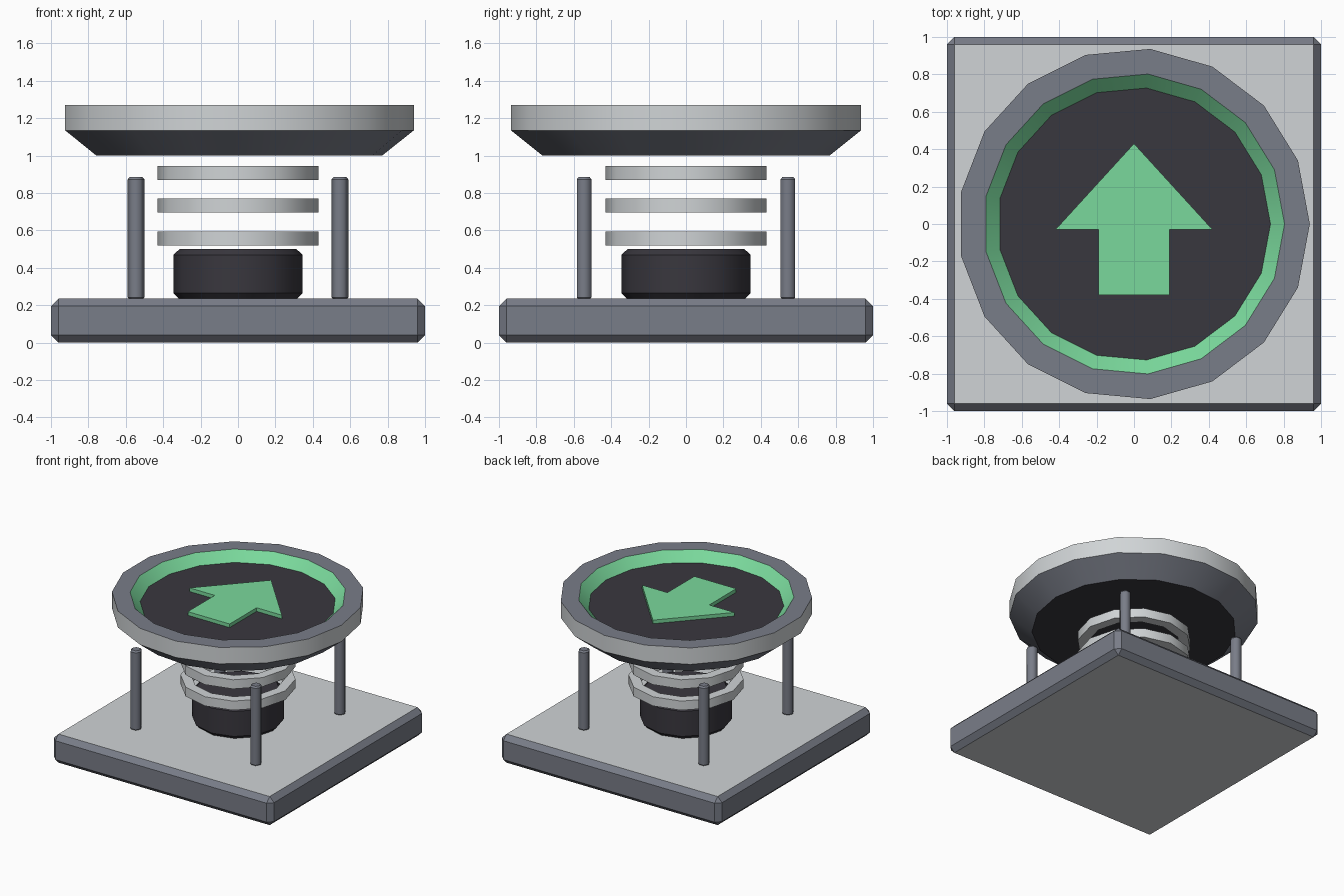
import bpy, bmesh, math

if "Cube" in bpy.data.objects:
    bpy.data.objects.remove(bpy.data.objects["Cube"])


def material(name, rgb):
    lin = [((c / 255 + 0.055) / 1.055) ** 2.4 for c in rgb]
    m = bpy.data.materials.new(name)
    m.diffuse_color = (*lin, 1)
    m.use_nodes = True
    m.node_tree.nodes["Principled BSDF"].inputs["Base Color"].default_value = m.diffuse_color
    return m


LIGHT, SLATE, DARK, GREEN = range(4)
MATS = [material("light_grey", (208, 212, 214)),
        material("slate_grey", (121, 125, 136)),
        material("charcoal", (57, 55, 62)),
        material("green", (122, 217, 156))]


def finish(name, bm):
    bmesh.ops.recalc_face_normals(bm, faces=bm.faces)
    me = bpy.data.meshes.new(name)
    for m in MATS:
        me.materials.append(m)
    bm.to_mesh(me)
    bm.free()
    ob = bpy.data.objects.new(name, me)
    bpy.context.collection.objects.link(ob)
    return ob


def lathe(name, profile, mats, sides, caps=None, at=(0, 0)):
    """Spin (r, z) points; caps = (bottom, top) colours, or None for a closed loop."""
    bm = bmesh.new()
    rings = [[bm.verts.new((at[0] + r * math.cos(math.tau * i / sides),
                            at[1] + r * math.sin(math.tau * i / sides), z))
              for i in range(sides)] for r, z in profile]
    pairs = list(zip(rings, rings[1:]))
    if caps is None:
        pairs.append((rings[-1], rings[0]))
    for (a, b), mat in zip(pairs, mats):
        for i in range(sides):
            j = (i + 1) % sides
            f = bm.faces.new((a[i], a[j], b[j], b[i]))
            f.material_index = mat
            f.smooth = True
    if caps:
        for ring, mat in ((rings[0], caps[0]), (rings[-1], caps[1])):
            bm.faces.new(ring).material_index = mat
    # the horizontal edges stay crisp
    for e in bm.edges:
        if abs(e.verts[0].co.z - e.verts[1].co.z) < 1e-6:
            e.smooth = False
    return finish(name, bm)


# Bevelled square base with light top and underside
bm = bmesh.new()
bmesh.ops.create_cube(bm, size=1)
for v in bm.verts:
    v.co = (v.co.x * 2, v.co.y * 2, (v.co.z + 0.5) * 0.235)
bmesh.ops.bevel(bm, geom=bm.edges[:], offset=0.04, segments=1, affect='EDGES')
bm.normal_update()
for f in bm.faces:
    f.material_index = LIGHT if abs(f.normal.z) > 0.95 else SLATE
finish("base_plate", bm)

# Four hexagonal guide posts
for sx, sy, label in ((-1, -1, "front_left"), (1, -1, "front_right"),
                      (-1, 1, "back_left"), (1, 1, "back_right")):
    lathe(f"guide_post_{label}",
          [(0.034, 0.23), (0.045, 0.242), (0.045, 0.873), (0.034, 0.886)],
          [SLATE] * 3, 6, (SLATE, SLATE), (sx * 0.545, sy * 0.545))

# Centre hub
lathe("centre_hub", [(0.313, 0.233), (0.345, 0.265), (0.345, 0.47), (0.313, 0.5)],
      [DARK] * 3, 12, (DARK, DARK))

# Floating spring rings
for k, z in enumerate((0.52, 0.695, 0.87)):
    lathe(f"spring_ring_{k + 1}",
          [(0.35, z), (0.43, z), (0.43, z + 0.075), (0.35, z + 0.075)],
          [LIGHT] * 4, 12)

# Launch dish with recessed floor
lathe("dish", [(0.77, 1.0), (0.94, 1.135), (0.94, 1.27), (0.805, 1.27), (0.73, 1.195)],
      [SLATE, LIGHT, SLATE, GREEN], 17, (DARK, DARK))

# Raised arrow on the dish floor
half = [(0.19, -0.38), (0.19, -0.03), (0.42, -0.03)]
outline = half + [(0, 0.43)] + [(-x, y) for x, y in reversed(half)]
bm = bmesh.new()
face = bm.faces.new([bm.verts.new((x, y, 1.195)) for x, y in outline])
new = bmesh.ops.extrude_face_region(bm, geom=[face])["geom"]
bmesh.ops.translate(bm, vec=(0, 0, 0.03),
                    verts=[g for g in new if isinstance(g, bmesh.types.BMVert)])
for f in bm.faces:
    f.material_index = GREEN
finish("arrow", bm)
